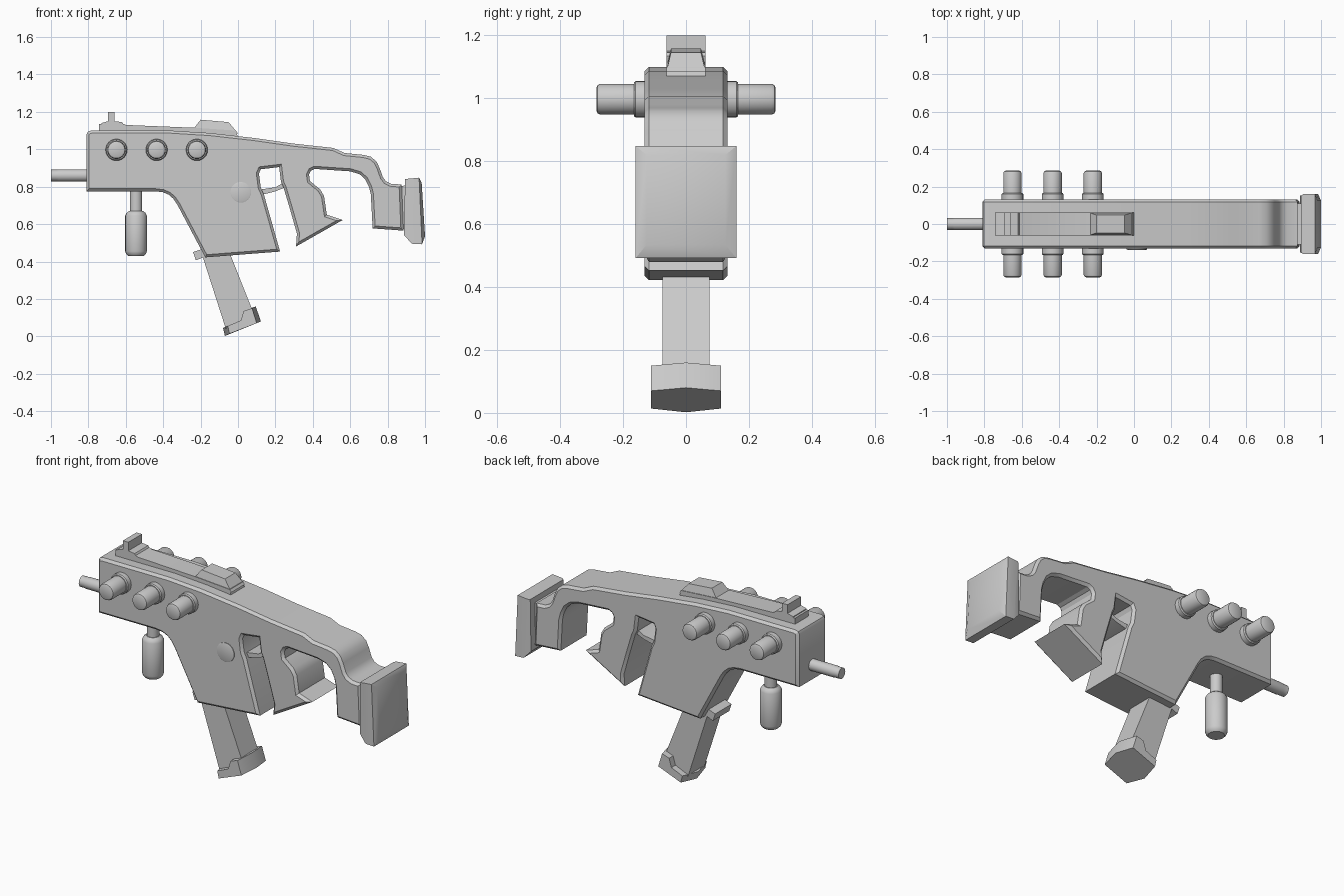
import bpy, bmesh
from math import radians, pi, cos, sin

if "Cube" in bpy.data.objects:
    bpy.data.objects.remove(bpy.data.objects["Cube"])


def finish(name, bm, angle=30):
    bmesh.ops.recalc_face_normals(bm, faces=bm.faces)
    mesh = bpy.data.meshes.new(name)
    bm.to_mesh(mesh)
    bm.free()
    ob = bpy.data.objects.new(name, mesh)
    bpy.context.collection.objects.link(ob)
    bpy.ops.object.select_all(action='DESELECT')
    ob.select_set(True)
    bpy.context.view_layer.objects.active = ob
    bpy.ops.object.shade_smooth_by_angle(angle=radians(angle))
    return ob


def loft(name, rings, bevel=0):
    """Skin matching rings of 3D points, capping both ends."""
    bm = bmesh.new()
    vs = [[bm.verts.new(p) for p in r] for r in rings]
    n = len(rings[0])
    caps = [bm.faces.new(vs[0]), bm.faces.new(vs[-1])]
    for a, b in zip(vs, vs[1:]):
        for i in range(n):
            j = (i + 1) % n
            bm.faces.new((a[i], a[j], b[j], b[i]))
    if bevel:
        bmesh.ops.recalc_face_normals(bm, faces=bm.faces)
        edges = list({e for f in caps for e in f.edges})
        bmesh.ops.bevel(bm, geom=edges, offset=bevel, segments=1,
                        affect='EDGES', clamp_overlap=False)
    return finish(name, bm)


def prism(name, pts, half, bevel=0):
    return loft(name, [[(x, y, z) for x, z in pts] for y in (-half, half)], bevel)


def lathe(name, origin, axis, prof, seg=24):
    """Rings of (distance, radius) along a signed axis."""
    s = -1 if axis[0] == '-' else 1
    rings = []
    for d, r in prof:
        ring = []
        for i in range(seg):
            u, v = r * cos(2 * pi * i / seg), r * sin(2 * pi * i / seg)
            off = {'x': (s * d, u, v), 'y': (u, s * d, v), 'z': (u, v, s * d)}[axis[1]]
            ring.append([o + k for o, k in zip(origin, off)])
        rings.append(ring)
    return loft(name, rings)


# Main body: one silhouette including stock arch, grip and trigger opening
body = [(-.81, .775), (-.81, 1.08), (-.803, 1.094), (-.785, 1.10), (-.36, 1.10),
        (-.15, 1.087), (.09, 1.06), (.30, 1.03), (.51, 1.007), (.57, .98), (.67, .97),
        (.71, .96), (.74, .935), (.757, .90), (.775, .85), (.792, .828), (.82, .815),
        (.875, .812), (.885, .565), (.72, .577), (.71, .76), (.70, .80),
        (.68, .84), (.65, .867), (.60, .882), (.41, .895), (.39, .885), (.38, .865),
        (.385, .83), (.44, .785), (.46, .75), (.475, .65), (.56, .622), (.31, .48),
        (.315, .55), (.255, .74), (.243, .797), (.23, .825), (.22, .905), (.122, .893),
        (.112, .87), (.122, .795), (.138, .76), (.225, .453), (-.175, .422),
        (-.325, .705), (-.345, .735), (-.37, .757), (-.40, .77), (-.44, .775)]
# grip front edge leans backwards towards its lower tip
body[35] = (.275, .69)
prism("body", body, .132, .014)

# Trigger bar between window and slot
prism("trigger", [(.12, .785), (.2, .797), (.24, .82), (.25, .795), (.2, .775), (.13, .757)], .10)

# Shoulder pad: three rectangles from front to back
pad = [(.893, .84, .888, .54, .152), (.968, .848, .984, .492, .16), (.982, .82, 1.0, .535, .125)]
pad.insert(1, (.905, .842, .93, .495, .16))
loft("shoulder_pad", [[(xt, -w, zt), (xt, w, zt), (xb, w, zb), (xb, -w, zb)]
                      for xt, zt, xb, zb, w in pad])
prism("pad_mount", [(.86, .80), (.91, .81), (.91, .57), (.86, .58)], .11)

# Side knobs, mirrored on both sides
for i, x in enumerate((-.65, -.435, -.22)):
    for side in '+-':
        s = 1 if side == '+' else -1
        lathe(f"knob_{i}_{'back' if s > 0 else 'front'}", (x, 0, .997), side + 'y',
              [(.11, .058), (.16, .058), (.166, .053), (.166, .049), (.272, .049),
               (.281, .045), (.285, .037)])

# Round button on the front side
lathe("side_button", (.015, 0, .77), '-y', [(.12, .055), (.136, .055), (.138, .05)])

# Barrel and vertical front grip
lathe("barrel", (-.78, 0, .86), '-x', [(0, .033), (.18, .033), (.19, .031), (.22, .031)], 20)
lathe("foregrip_stem", (-.545, 0, .80), '-z', [(0, .033), (.17, .033)], 20)
lathe("foregrip", (-.545, 0, .67), '-z',
      [(0, .037), (.01, .05), (.025, .058), (.215, .058), (.23, .053), (.24, .043)])

# Top rail with front sight post and tapered rear sight
prism("top_rail", [(-.743, 1.09), (-.743, 1.135), (-.61, 1.135), (-.60, 1.13), (-.23, 1.115),
                   (-.01, 1.10), (0, 1.06), (-.30, 1.08)], .062)
prism("front_sight", [(-.73, 1.13), (-.73, 1.14), (-.695, 1.15), (-.695, 1.2), (-.66, 1.2),
                      (-.66, 1.15), (-.62, 1.145), (-.61, 1.13)], .062)
loft("rear_sight", [[(x, y, z) for x, z in ((x0, z0), (x1, z1)) for y in ((-w, w) if x == x0 else (w, -w))]
                    for x0, z0, x1, z1, w in ((-.245, 1.10, 0, 1.085, .062),
                                              (-.20, 1.158, -.05, 1.145, .048))])

# Magazine, its base and catch
prism("magazine", [(-.20, .46), (-.065, .04), (.085, .12), (-.05, .46)], .075)
base = [(-.08, .045), (-.07, .002), (.122, .08), (.095, .16), (.03, .135), (.015, .085)]
inset = [(-.055, .055), (-.045, .014), (.10, .07), (.075, .15), (.03, .135), (.015, .085)]
loft("magazine_base", [[(x, y, z) for x, z in p] for y, p in
                       ((-.112, inset), (0, base), (.112, inset))])
prism("magazine_catch", [(-.24, .45), (-.15, .482), (-.14, .44), (-.225, .406)], .075)
